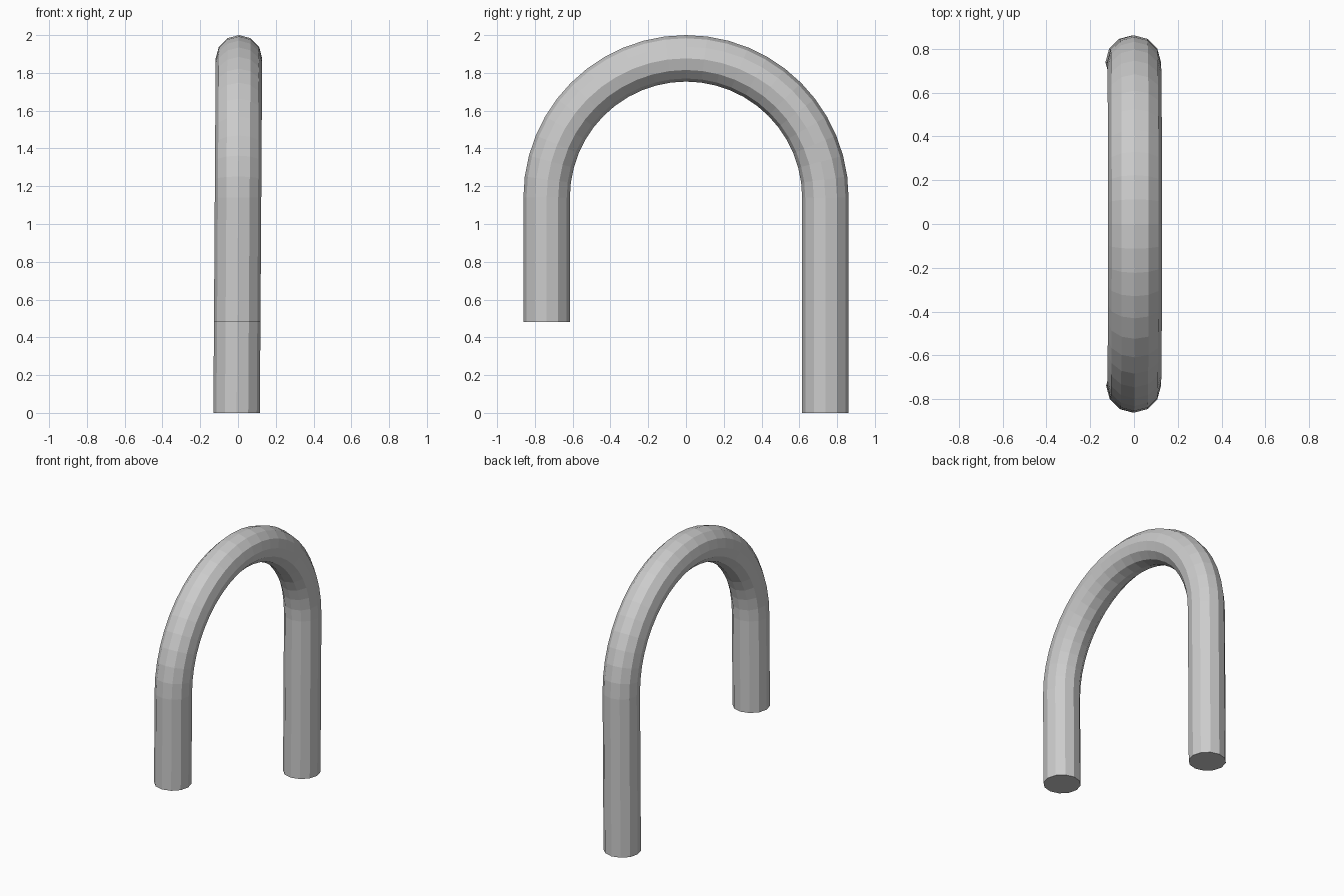
import bpy, bmesh
from math import sin, cos, pi

if "Cube" in bpy.data.objects:
    bpy.data.objects.remove(bpy.data.objects["Cube"])

SIDES, ARC_STEPS = 12, 24
TUBE, BEND = 0.123, 0.738          # tube radius, bend radius
SPRING, FOOT = 1.139, 0.48         # height where bend starts, short leg end
LEAN = 0.0065                      # slight sideways lean

# centre line in the y-z plane: (y, z, angle round the bend)
path = [(BEND, 0, 0)]
for i in range(ARC_STEPS + 1):
    a = pi * i / ARC_STEPS
    path.append((BEND * cos(a), SPRING + BEND * sin(a), a))
path.append((-BEND, FOOT, pi))

# sweep a 12-sided ring along the path
bm = bmesh.new()
rings = []
for y, z, a in path:
    ring = []
    for k in range(SIDES):
        t = 2 * pi * k / SIDES
        out = TUBE * cos(t)
        vz = z + out * sin(a)
        ring.append(bm.verts.new((TUBE * sin(t) + LEAN * (vz - 1.13),
                                  y + out * cos(a), vz)))
    rings.append(ring)
for r, s in zip(rings, rings[1:]):
    for k in range(SIDES):
        n = (k + 1) % SIDES
        bm.faces.new((r[k], r[n], s[n], s[k]))

# end caps
bm.faces.new(rings[0])
bm.faces.new(rings[-1])
bmesh.ops.recalc_face_normals(bm, faces=bm.faces)

mesh = bpy.data.meshes.new("hooked_cane")
bm.to_mesh(mesh)
bm.free()
cane = bpy.data.objects.new("hooked_cane", mesh)
bpy.context.collection.objects.link(cane)
